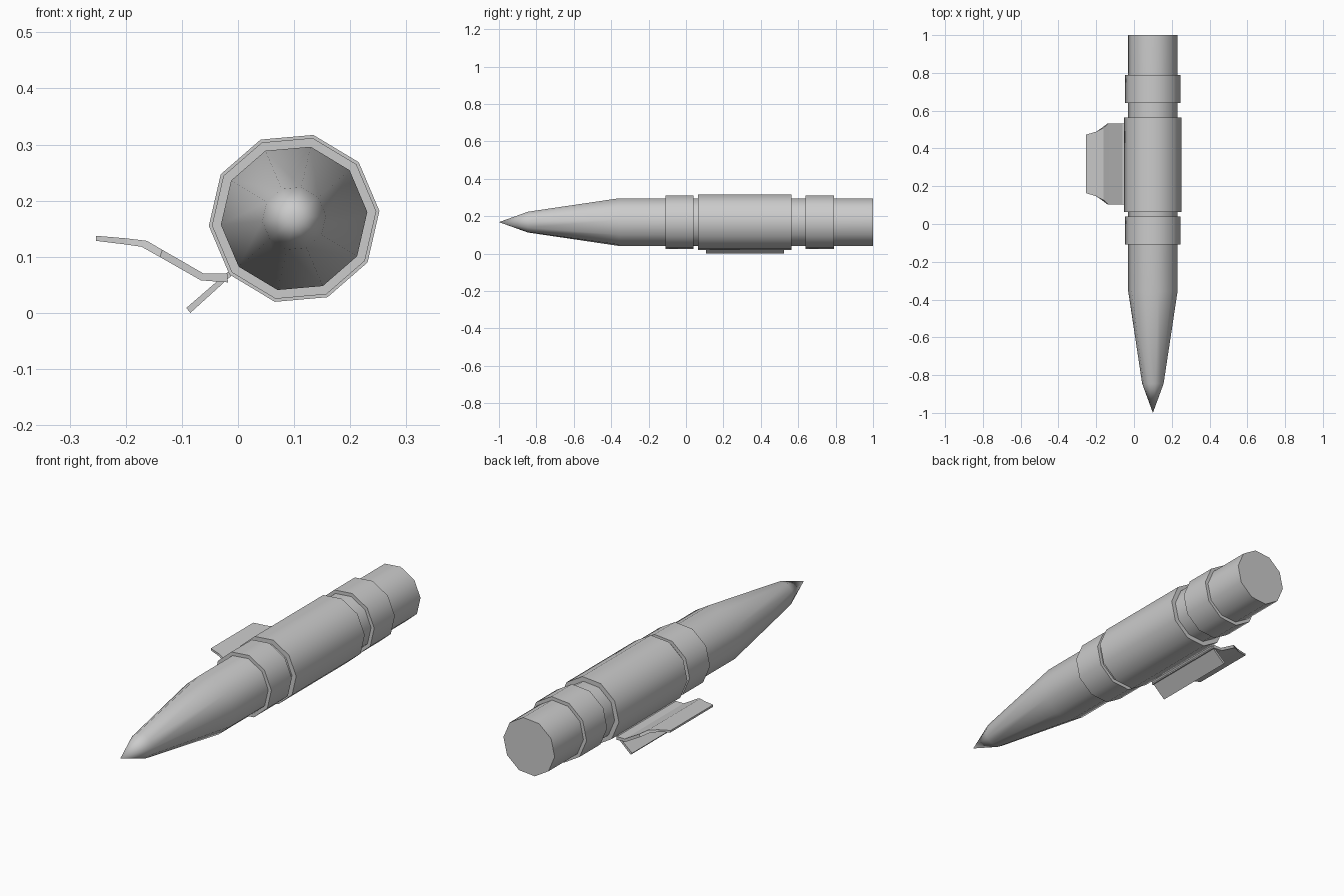
import bpy, bmesh, math

if "Cube" in bpy.data.objects:
    bpy.data.objects.remove(bpy.data.objects["Cube"])

CX, CZ = 0.10, 0.1685        # long axis of the hull
SIDES, PHASE = 10, math.radians(5)
HULL_R = 0.131


def finish(name, bm, smooth):
    bmesh.ops.recalc_face_normals(bm, faces=bm.faces)
    mesh = bpy.data.meshes.new(name)
    bm.to_mesh(mesh)
    bm.free()
    ob = bpy.data.objects.new(name, mesh)
    bpy.context.collection.objects.link(ob)
    bpy.ops.object.select_all(action='DESELECT')
    ob.select_set(True)
    bpy.context.view_layer.objects.active = ob
    if smooth:
        bpy.ops.object.shade_smooth_by_angle(angle=math.radians(40))
    return ob


def lathe(name, profile):
    """Turn (y, radius) points around the hull axis; radius 0 closes to a point."""
    bm = bmesh.new()
    rings = []
    for y, r in profile:
        if r == 0:
            rings.append([bm.verts.new((CX, y, CZ))] * SIDES)
            continue
        angles = [PHASE + math.tau * i / SIDES for i in range(SIDES)]
        rings.append([bm.verts.new((CX + r * math.cos(a), y, CZ + r * math.sin(a)))
                      for a in angles])
    for a, b in zip(rings, rings[1:]):
        for i in range(SIDES):
            j = (i + 1) % SIDES
            quad = list(dict.fromkeys((a[i], a[j], b[j], b[i])))
            bm.faces.new(quad)
    if profile[-1][1] > 0 and profile[0][1] == 0:
        bm.faces.new(rings[-1])
    return finish(name, bm, True)


def plate(name, stations):
    """Loft a thin plate through stations (top x, top z, low x, low z, y0, y1)."""
    bm = bmesh.new()
    loops = [[bm.verts.new(p) for p in ((tx, y0, tz), (tx, y1, tz), (lx, y1, lz), (lx, y0, lz))]
             for tx, tz, lx, lz, y0, y1 in stations]
    for a, b in zip(loops, loops[1:]):
        for i in range(4):
            j = (i + 1) % 4
            bm.faces.new((a[i], a[j], b[j], b[i]))
    bm.faces.new(loops[0])
    bm.faces.new(loops[-1])
    return finish(name, bm, False)


# Pointed hull with flat tail
lathe("hull", [(-1, 0), (-0.845, 0.057), (-0.357, HULL_R), (1, HULL_R)])

# Raised collars around the hull
for name, y0, y1, r in (("front_collar", -0.109, 0.040, 0.147),
                        ("main_sleeve", 0.064, 0.563, 0.1526),
                        ("rear_collar", 0.640, 0.790, 0.147)):
    lathe(name, [(y0, HULL_R), (y0, r), (y1, r), (y1, HULL_R)])

# Bent side wing with clipped corners
plate("side_wing", [
    (-0.019, 0.070, -0.018, 0.0545, 0.103, 0.533),
    (-0.061, 0.070, -0.066, 0.058, 0.103, 0.533),
    (-0.135, 0.1125, -0.139, 0.0995, 0.103, 0.533),
    (-0.1625, 0.1285, -0.172, 0.118, 0.128, 0.508),
    (-0.200, 0.133, -0.200, 0.122, 0.147, 0.489),
    (-0.253, 0.1375, -0.253, 0.1285, 0.163, 0.473),
])

# Straight lower blade
plate("lower_blade", [
    (-0.018, 0.073, -0.012, 0.066, 0.108, 0.524),
    (-0.092, 0.009, -0.085, 0.0, 0.108, 0.524),
])
